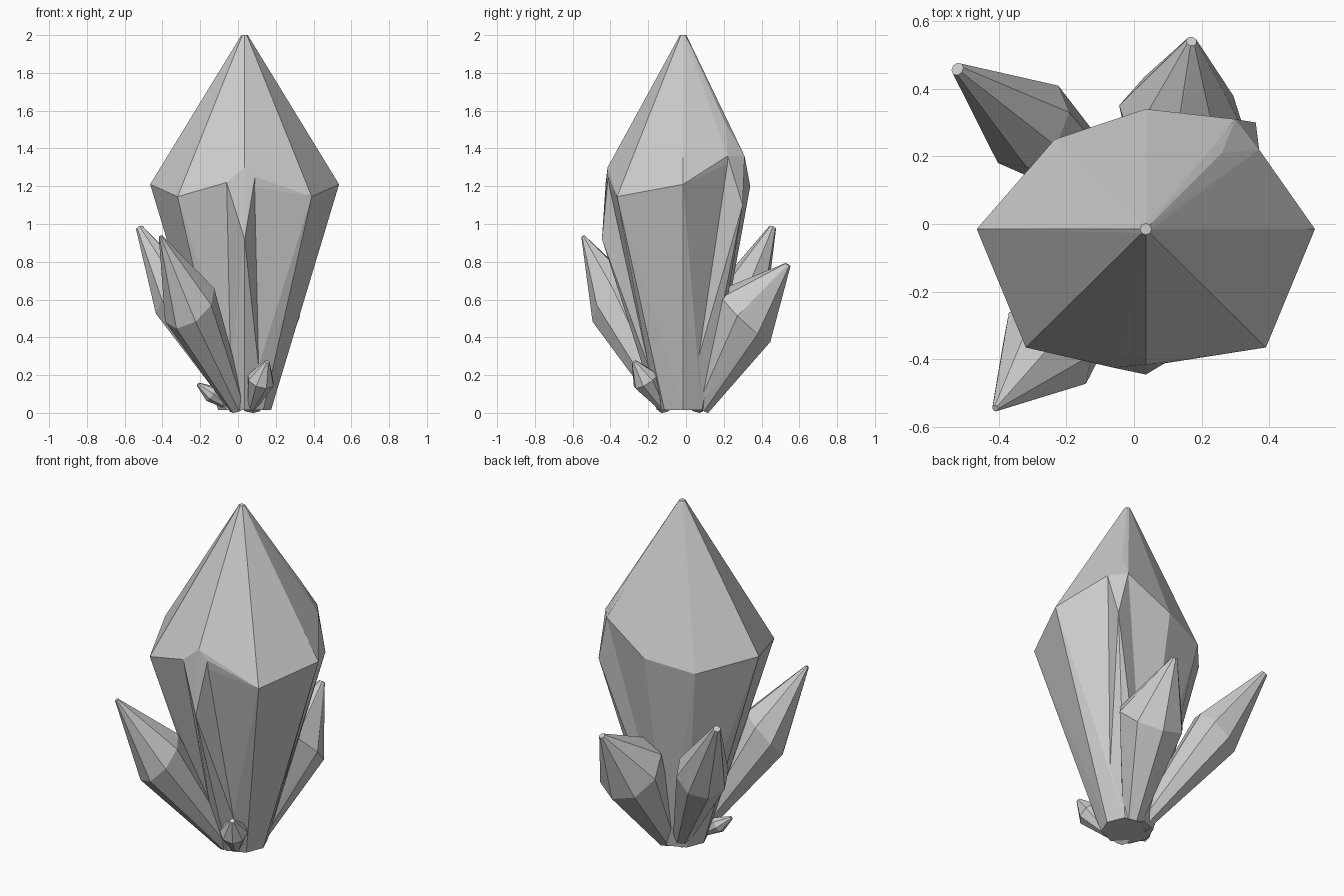
import bpy, bmesh, math
from mathutils import Vector

if "Cube" in bpy.data.objects:
    bpy.data.objects.remove(bpy.data.objects["Cube"])


def hull(name, points):
    """Flat-faced convex crystal wrapped around a few corner points."""
    bm = bmesh.new()
    for p in points:
        bm.verts.new(p)
    bmesh.ops.convex_hull(bm, input=bm.verts)
    loose = [v for v in bm.verts if not v.link_faces]
    bmesh.ops.delete(bm, geom=loose, context='VERTS')
    bmesh.ops.dissolve_limit(bm, angle_limit=math.radians(1),
                             verts=bm.verts, edges=bm.edges)
    bmesh.ops.recalc_face_normals(bm, faces=bm.faces)
    me = bpy.data.meshes.new(name)
    bm.to_mesh(me)
    bm.free()
    ob = bpy.data.objects.new(name, me)
    bpy.context.collection.objects.link(ob)
    return ob


def ring(centre, axis, r, n=8):
    q = Vector(axis).to_track_quat('Z', 'Y')
    return [Vector(centre) + q @ Vector((r * math.cos(2 * math.pi * i / n),
                                         r * math.sin(2 * math.pi * i / n), 0))
            for i in range(n)]


def shard(name, base, tip, r, frac=0.6, tip_r=0.016, tilt=0.0, shift=(0, 0, 0)):
    """Leaning eight-sided shard: narrow foot, wide tilted shoulder, blunt point."""
    a, b = Vector(base), Vector(tip)
    d = b - a
    mid = a + d * frac + Vector(shift)
    shoulder = [p + d.normalized() * tilt * (p - mid).z for p in ring(mid, d, r)]
    hull(name, ring(a, d, r * 0.3) + shoulder + ring(b, d, tip_r))


# Main crystal
up = (0, 0, 1)
foot = ring((0.035, -0.015, 0.015), up, 0.14)
shoulder = [(0.535, -0.015, 1.21), (-0.465, -0.015, 1.21),
            (-0.32, -0.365, 1.145), (0.39, -0.365, 1.145),
            (-0.235, 0.25, 1.145), (0.035, 0.34, 1.2)]
front_top = [(-0.06, -0.425, 1.22), (0.035, -0.415, 1.3), (0.09, -0.412, 1.25)]
back_top = [(0.26, 0.21, 1.53), (0.37, 0.22, 1.36), (0.30, 0.31, 1.36)]
hull("main_crystal", foot + shoulder + front_top + back_top
     + ring((0.035, -0.015, 2.0), up, 0.017))

# Protruding ridges below the two chipped corners
fx = sorted(foot, key=lambda p: p.y)[:3]
hull("front_ridge", front_top + [(0.035, -0.445, 0.92)] + fx)
bx = sorted(foot, key=lambda p: -p.x - p.y)[:3]
hull("back_ridge", back_top[1:] + [(0.36, 0.30, 1.1)] + bx)

# Three medium shards leaning outward
shard("front_left_shard", (0.0, -0.10, 0.025), (-0.41, -0.545, 0.935), 0.155,
      tip_r=0.01, tilt=0.55, shift=(-0.01, 0, 0))
shard("back_left_shard", (0.0, 0.05, 0.025), (-0.522, 0.458, 0.98), 0.145,
      tip_r=0.02, tilt=0.3)
shard("back_shard", (0.07, 0.07, 0.03), (0.17, 0.54, 0.785), 0.19, frac=0.62,
      tilt=0.4, shift=(0.01, -0.05, 0.015))

# Two tiny shards at the foot
shard("small_front_shard", (0.07, -0.12, 0.025), (0.155, -0.275, 0.27), 0.075, tip_r=0.014)
shard("small_left_shard", (-0.04, -0.07, 0.025), (-0.212, -0.12, 0.152), 0.045, tip_r=0.01)
